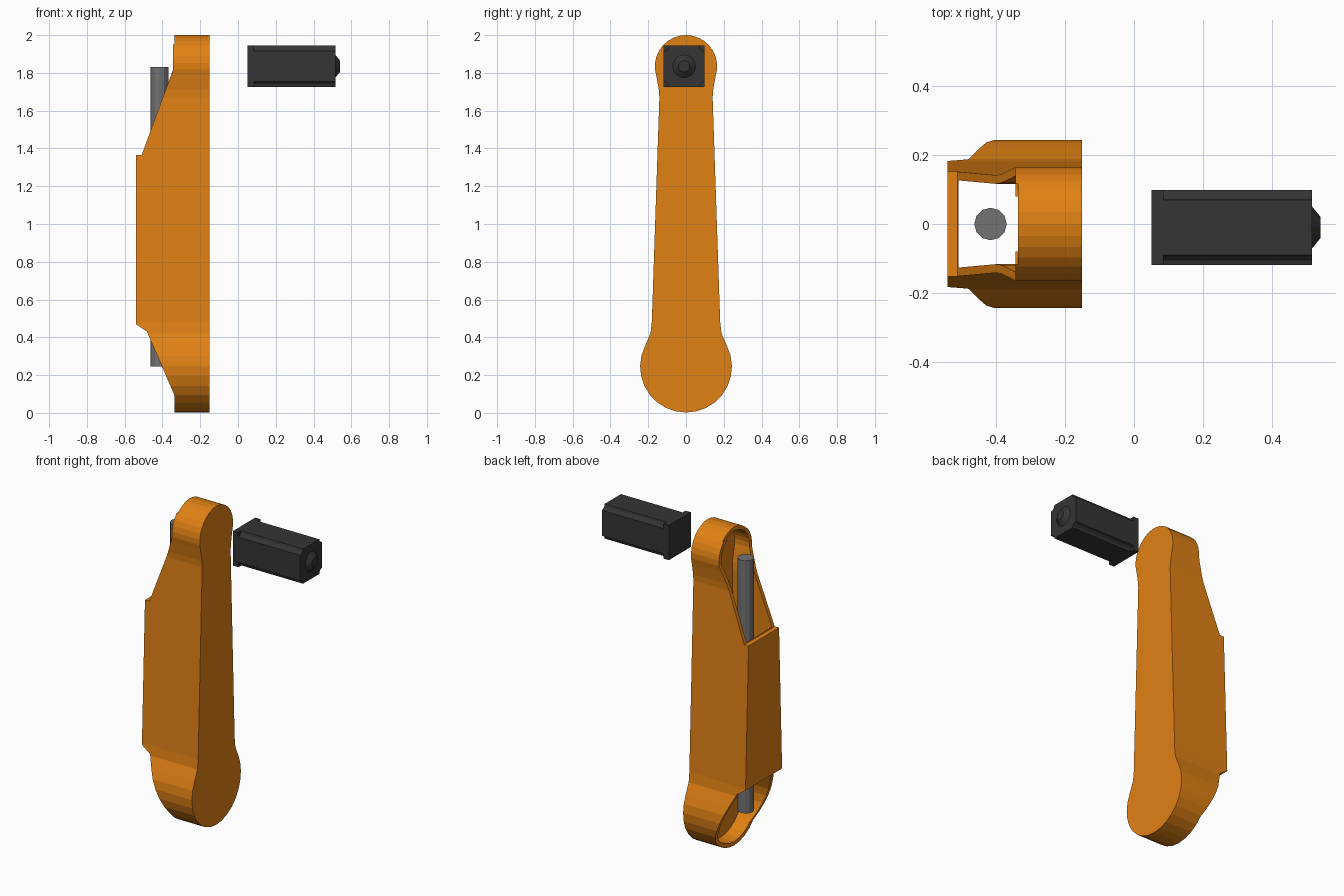
import bpy, bmesh
from math import sin, cos, radians, pi
from mathutils import Matrix

if "Cube" in bpy.data.objects:
    bpy.data.objects.remove(bpy.data.objects["Cube"])


def material(name, rgb):
    m = bpy.data.materials.new(name)
    m.diffuse_color = (*rgb, 1)
    m.use_nodes = True
    m.node_tree.nodes["Principled BSDF"].inputs["Base Color"].default_value = m.diffuse_color
    return m


orange = material("orange", (0.75, 0.22, 0.007))
black = material("black", (0.035, 0.035, 0.035))
grey = material("grey", (0.17, 0.17, 0.17))


def finish(name, bm, mat=None):
    bmesh.ops.recalc_face_normals(bm, faces=bm.faces)
    me = bpy.data.meshes.new(name)
    bm.to_mesh(me)
    bm.free()
    ob = bpy.data.objects.new(name, me)
    bpy.context.collection.objects.link(ob)
    if mat:
        me.materials.append(mat)
    return ob


def prism(name, pts, axis, a, b, mat=None):
    """Extrude a (y,z) outline along x, or an (x,z) outline along y."""
    bm = bmesh.new()
    co = [(a, u, v) if axis == 'x' else (u, a, v) for u, v in pts]
    face = bm.faces.new([bm.verts.new(c) for c in co])
    new = bmesh.ops.extrude_face_region(bm, geom=[face])['geom']
    move = (b - a, 0, 0) if axis == 'x' else (0, b - a, 0)
    bmesh.ops.translate(bm, vec=move, verts=[g for g in new if isinstance(g, bmesh.types.BMVert)])
    return finish(name, bm, mat)


def cone(name, r1, r2, length, centre, sides, mat, along_x=False):
    bm = bmesh.new()
    bmesh.ops.create_cone(bm, cap_ends=True, segments=sides, radius1=r1, radius2=r2, depth=length)
    rot = Matrix.Rotation(pi / 2 if along_x else 0, 4, 'Y')
    bmesh.ops.transform(bm, matrix=Matrix.Translation(centre) @ rot, verts=bm.verts)
    return finish(name, bm, mat)


def boolean(ob, cutter, op):
    cutter.hide_render = True
    mod = ob.modifiers.new("cut", 'BOOLEAN')
    mod.operation, mod.solver, mod.object = op, 'EXACT', cutter
    bpy.context.view_layer.objects.active = ob
    bpy.ops.object.modifier_apply(modifier=mod.name)
    bpy.data.objects.remove(cutter)


def arm_outline(inset):
    """Two round ends joined by a tapering neck."""
    big, small = 0.243 - inset, 0.165 - inset
    right = [(big * sin(radians(a)), 0.245 - big * cos(radians(a))) for a in range(0, 118, 13)]
    right += [(y - inset, z) for y, z in
              ((0.188, 0.42), (0.181, 0.48), (0.141, 1.67), (0.144, 1.71))]
    right += [(small * sin(radians(a)), 1.835 - small * cos(radians(a))) for a in range(72, 181, 12)]
    return right + [(-y, z) for y, z in reversed(right[1:-1])]


# Hollow arm: outline trimmed by the side profile, then hollowed from behind
arm = prism("arm_housing", arm_outline(0), 'x', -0.56, -0.15, orange)
side = [(-0.1, -0.1), (-0.335, -0.1), (-0.335, 0.09), (-0.482, 0.43), (-0.54, 0.47),
        (-0.54, 1.365), (-0.51, 1.365), (-0.343, 1.82), (-0.343, 1.95),
        (-0.335, 1.95), (-0.335, 2.1), (-0.1, 2.1)]
boolean(arm, prism("side_cutter", side, 'y', -0.4, 0.4), 'INTERSECT')
boolean(arm, prism("cavity_cutter", arm_outline(0.025), 'x', -0.508, -0.24, orange), 'DIFFERENCE')

# Rod running through the arm
cone("inner_rod", 0.047, 0.047, 1.585, (-0.415, 0, 1.0375), 12, grey)

# Handle block: end plate, notched body and tapered tip
cy, cz, h = -0.01, 1.835, 0.109
plate = [(cy + sy * h, cz + sz * h) for sy, sz in ((1, 1), (-1, 1), (-1, -1), (1, -1))]
prism("handle_plate", plate, 'x', 0.05, 0.086, black)
corner = [(h, 0.08), (0.095, 0.084), (0.084, 0.095), (0.08, h)]
body = []
for k in range(4):
    c, s = round(cos(k * pi / 2)), round(sin(k * pi / 2))
    body += [(cy + c * y - s * z, cz + s * y + c * z) for y, z in corner]
prism("handle_body", body, 'x', 0.086, 0.515, black)
cone("handle_tip", 0.062, 0.03, 0.026, (0.527, cy, cz), 16, black, True)
